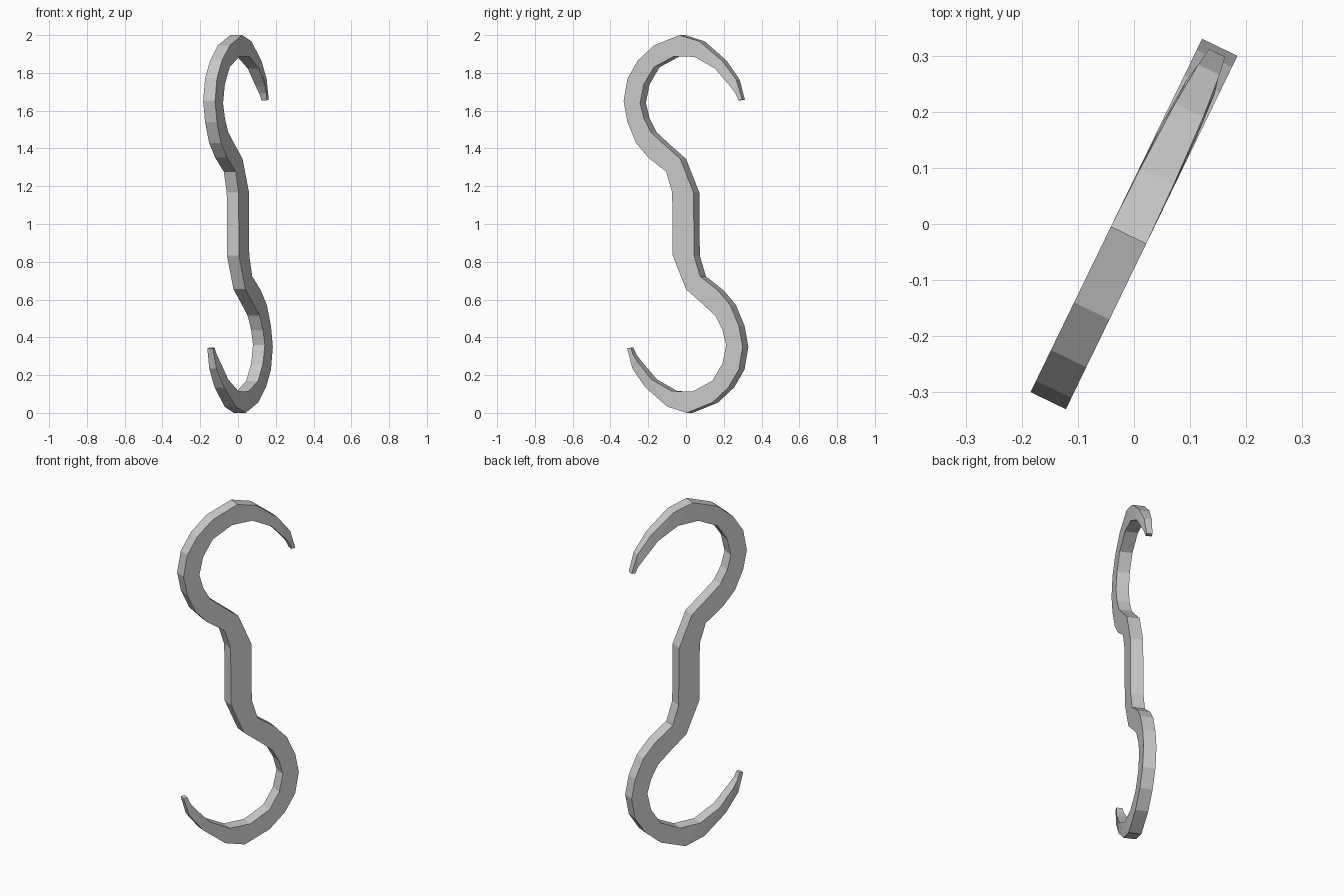
import bpy, bmesh
from mathutils import Vector

if "Cube" in bpy.data.objects:
    bpy.data.objects.remove(bpy.data.objects["Cube"])

# Upper half of the hook: outer (y, z), inner (y, z), half thickness
UPPER = [
    ((-.058, 1.167), (.055, 1.167), .035),
    ((-.090, 1.277), (-.015, 1.345), .035),
    ((-.185, 1.352), (-.100, 1.420), .035),
    ((-.250, 1.430), (-.170, 1.485), .035),
    ((-.295, 1.540), (-.208, 1.560), .035),
    ((-.315, 1.650), (-.228, 1.640), .035),
    ((-.295, 1.770), (-.208, 1.740), .035),
    ((-.240, 1.865), (-.155, 1.830), .035),
    ((-.155, 1.945), (-.050, 1.887), .035),
    ((-.020, 2.000), (.060, 1.885), .035),
    ((.085, 1.967), (.168, 1.823), .033),
    ((.203, 1.865), (.245, 1.730), .028),
    ((.275, 1.765), (.272, 1.690), .021),
    ((.305, 1.658), (.285, 1.655), .016),
]


def flip(p):
    return (-p[0], 2 - p[1])


# Lower half is the upper half turned 180 degrees
lower = [(flip(b), flip(a), t) for a, b, t in UPPER]
stations = lower[::-1] + UPPER

# The flat hook stands in a vertical plane turned about z
along = Vector((.437, .9, 0)).normalized()
across = Vector((.9, -.437, 0)).normalized()


def place(p, t):
    return along * (p[0] / .9) + across * t + Vector((0, 0, p[1]))


# Four-sided bar swept through the stations
bm = bmesh.new()
rings = [[bm.verts.new(place(p, s * t)) for p, s in ((a, 1), (b, 1), (b, -1), (a, -1))]
         for a, b, t in stations]
for r, q in zip(rings, rings[1:]):
    for i in range(4):
        j = (i + 1) % 4
        bm.faces.new((r[i], r[j], q[j], q[i]))
bm.faces.new(rings[0])
bm.faces.new(rings[-1][::-1])
bmesh.ops.recalc_face_normals(bm, faces=bm.faces)

mesh = bpy.data.meshes.new("s_hook")
bm.to_mesh(mesh)
bm.free()
hook = bpy.data.objects.new("s_hook", mesh)
bpy.context.collection.objects.link(hook)
